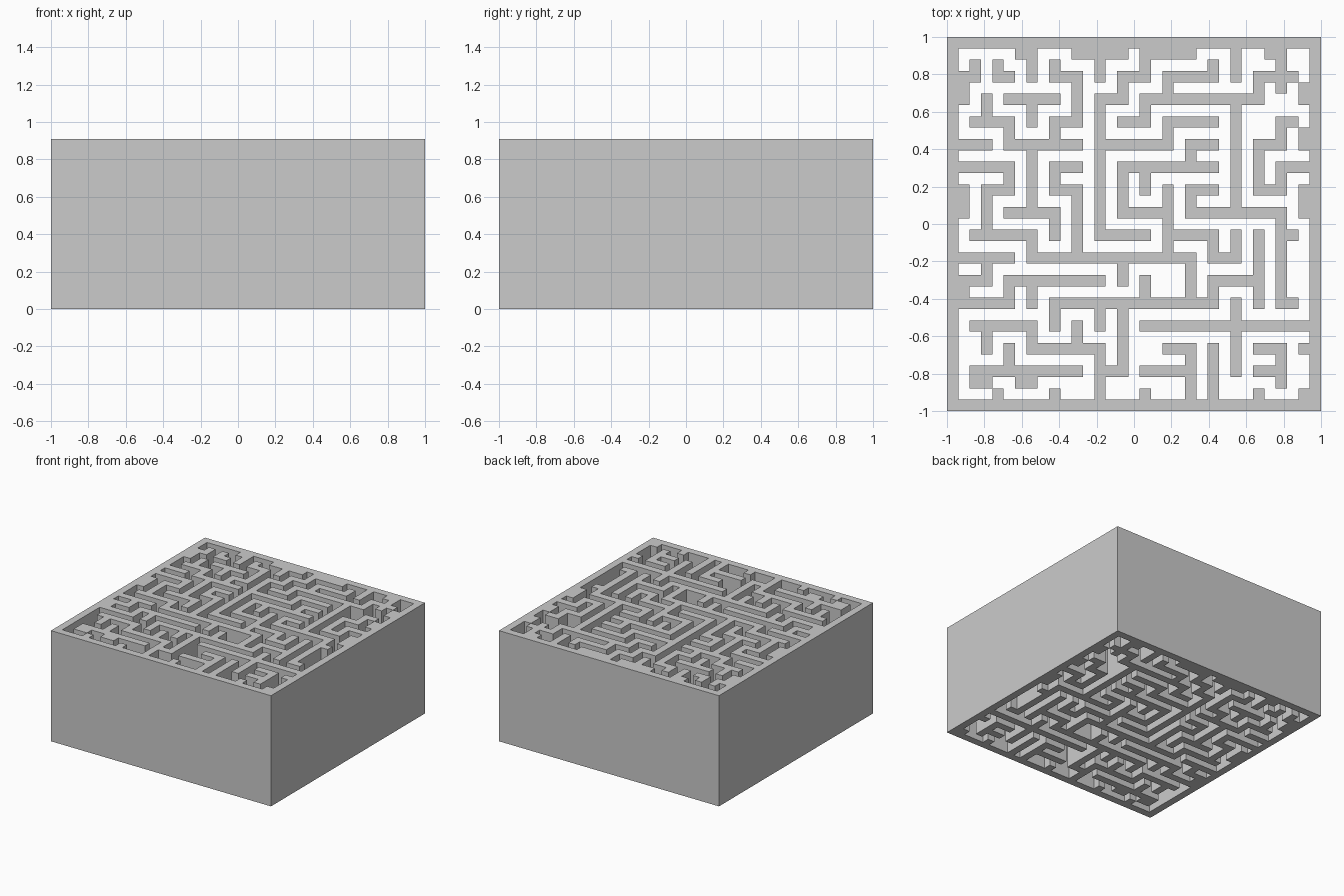
import bpy, bmesh

if "Cube" in bpy.data.objects:
    bpy.data.objects.remove(bpy.data.objects["Cube"])

N = 33                      # the block is a 33 x 33 grid of square cells
CELL = 2 / N
HEIGHT = 15 * CELL
STEP = {"N": (0, -1), "S": (0, 1), "E": (1, 0), "W": (-1, 0)}
solid = set()


def wall(c, r, path):
    """Run a one-cell-wide wall from column c, row r along compass moves."""
    solid.add((c, r))
    for move in path.split():
        dc, dr = STEP[move[0]]
        for _ in range(int(move[1:])):
            c, r = c + dc, r + dr
            solid.add((c, r))


# Outer frame
wall(0, 0, "E32 S32 W32 N32")

# Walls hanging from the back side
wall(6, 1, "E1 S2")
wall(11, 1, "E4")
wall(13, 1, "S2")
wall(17, 1, "E4")
wall(17, 1, "S2 W2 S2 W2 S4 E6 N2 E4")
wall(25, 1, "S2")
wall(28, 1, "E1 S3")
wall(30, 3, "W3 S2 W10 S2 W2")
wall(19, 5, "N2 E4 N1")

# Back left corner
wall(1, 5, "N2 E1 N1")
wall(4, 2, "S1 E1")
wall(3, 5, "S2")
wall(2, 7, "E3 S2 E6")
wall(9, 2, "S1 E2 S4 W2 S2")
wall(5, 5, "E4")
wall(7, 5, "S2")

# Left side
wall(0, 9, "E3")
wall(7, 9, "S6")
wall(5, 15, "E4 S2")
wall(0, 11, "E5 S2 W2 S4")
wall(1, 13, "S2")
wall(2, 17, "E5 S2 E14 S4")
wall(0, 19, "E5")
wall(3, 19, "S2")
wall(2, 21, "W1 S2")
wall(0, 23, "E5 N2 E8")
wall(7, 21, "S2")

# Centre
wall(11, 19, "N6 W2 N2 E2")
wall(13, 9, "S8 E4")
wall(19, 19, "N6")
wall(19, 15, "W4 N4 E8")
wall(21, 11, "N2 E2")
wall(17, 11, "S2")
wall(15, 19, "S2")
wall(17, 21, "S2")

# Right side
wall(31, 4, "S1")
wall(30, 7, "W1 S2 W2 S4 E2 N2 E3")
wall(31, 8, "S1")
wall(31, 13, "S2")
wall(25, 5, "S10")
wall(23, 13, "W2 S2 E8 S8 E1")
wall(29, 17, "E1")
wall(19, 17, "E4 S2 E2 N2")
wall(27, 17, "S6")
wall(27, 21, "W4 S2 W14 S2")

# Front right corner
wall(17, 25, "E15")
wall(25, 23, "S6")
wall(27, 27, "E2 S2 W2")
wall(29, 29, "S1")
wall(31, 27, "E1")
wall(31, 31, "E1")
wall(27, 31, "S1")
wall(23, 32, "N5")
wall(21, 32, "N5 W2")
wall(17, 29, "E4")
wall(17, 31, "S1")

# Front left corner
wall(13, 23, "S2")
wall(15, 23, "S6 W2")
wall(13, 32, "N5 W6 N2 W5")
wall(11, 27, "N2")
wall(3, 25, "S2")
wall(2, 29, "E9")
wall(5, 29, "N2")
wall(2, 30, "E1")
wall(6, 30, "E1")
wall(4, 31, "S1")
wall(9, 31, "S1")


def build_block(name):
    """Turn the wall cells into one block with shafts right through it."""
    bm = bmesh.new()
    grid = {}

    def corner(c, r):
        if (c, r) not in grid:
            grid[c, r] = bm.verts.new((-1 + c * CELL, 1 - r * CELL, 0))
        return grid[c, r]

    for c, r in sorted(solid):
        bm.faces.new([corner(c, r + 1), corner(c + 1, r + 1),
                      corner(c + 1, r), corner(c, r)])

    # Raise the footprint to full height, keeping the underside
    result = bmesh.ops.extrude_face_region(bm, geom=bm.faces[:],
                                           use_keep_orig=True)
    top = [g for g in result["geom"] if isinstance(g, bmesh.types.BMVert)]
    bmesh.ops.translate(bm, verts=top, vec=(0, 0, HEIGHT))
    bmesh.ops.recalc_face_normals(bm, faces=bm.faces[:])

    mesh = bpy.data.meshes.new(name)
    bm.to_mesh(mesh)
    bm.free()
    obj = bpy.data.objects.new(name, mesh)
    bpy.context.collection.objects.link(obj)


build_block("maze_walls")
